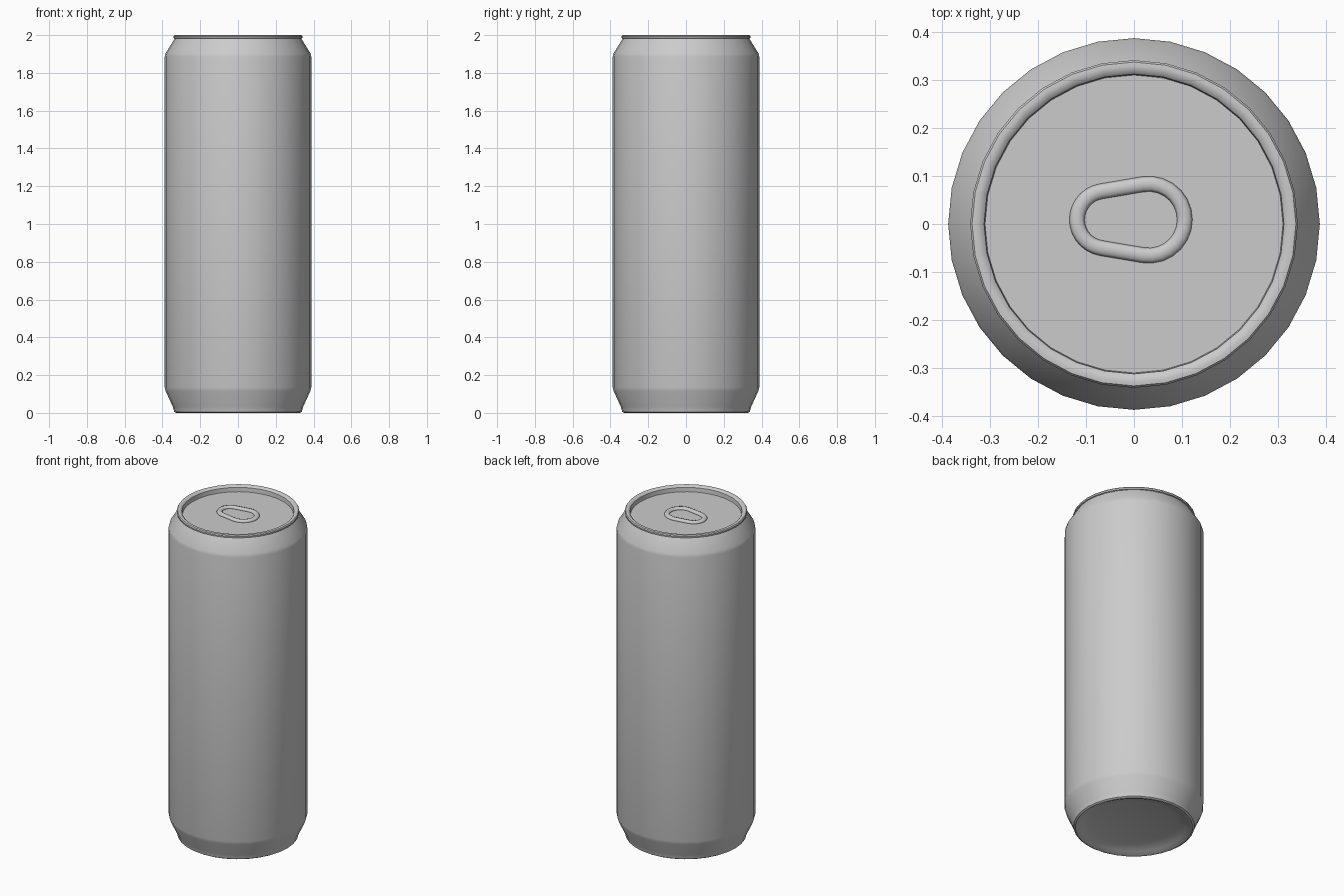
import bpy, bmesh
from math import cos, sin, pi, radians, asin

if "Cube" in bpy.data.objects:
    bpy.data.objects.remove(bpy.data.objects["Cube"])

SIDES = 32


def smooth(ob, angle=35):
    bpy.ops.object.select_all(action='DESELECT')
    ob.select_set(True)
    bpy.context.view_layer.objects.active = ob
    bpy.ops.object.shade_smooth_by_angle(angle=radians(angle))


def lathe(name, profile, cap_start=False, cap_end=False):
    """Turn a (radius, z) profile around the z axis."""
    bm = bmesh.new()
    rings = [[bm.verts.new((r * cos(2 * pi * i / SIDES), r * sin(2 * pi * i / SIDES), z))
              for i in range(SIDES)] for r, z in profile]
    for a, b in zip(rings, rings[1:]):
        for i in range(SIDES):
            j = (i + 1) % SIDES
            bm.faces.new((a[i], a[j], b[j], b[i]))
    if cap_start:
        bm.faces.new(rings[0][::-1])
    if cap_end:
        bm.faces.new(rings[-1])
    mesh = bpy.data.meshes.new(name)
    bm.to_mesh(mesh)
    bm.free()
    ob = bpy.data.objects.new(name, mesh)
    bpy.context.collection.objects.link(ob)
    smooth(ob)
    return ob


# Can wall with recessed base, foot ring, shoulders and neck
lathe("can_body", [
    (0.24, 0.03), (0.295, 0.012), (0.315, 0.002), (0.328, 0.0), (0.338, 0.006),
    (0.341, 0.018), (0.345, 0.032), (0.383, 0.115), (0.388, 0.135),
    (0.388, 1.885), (0.384, 1.903), (0.338, 1.977), (0.335, 1.982),
], cap_start=True)

# Rolled rim stepping down to the sunken lid
lathe("rim_and_lid", [
    (0.335, 1.982), (0.341, 1.984), (0.342, 1.993), (0.338, 1.999), (0.330, 2.0),
    (0.320, 1.998), (0.313, 1.991), (0.311, 1.965),
], cap_end=True)

# Pull tab: tapered loop following two end circles of different size
x_small, r_small, x_big, r_big, y_mid = -0.059, 0.060, 0.031, 0.075, 0.009
lean = asin((r_big - r_small) / (x_big - x_small))
a0 = pi / 2 + lean
path = []
N = 14
for i in range(N + 1):
    a = -a0 + 2 * a0 * i / N
    path.append((x_big + r_big * cos(a), y_mid + r_big * sin(a)))
for i in range(N + 1):
    a = a0 + (2 * pi - 2 * a0) * i / N
    path.append((x_small + r_small * cos(a), y_mid + r_small * sin(a)))

curve = bpy.data.curves.new("pull_tab", 'CURVE')
curve.dimensions = '3D'
curve.bevel_depth = 0.016
curve.bevel_resolution = 2
spline = curve.splines.new('POLY')
spline.points.add(len(path) - 1)
for p, (x, y) in zip(spline.points, path):
    p.co = (x, y, 0, 1)
spline.use_cyclic_u = True
tab = bpy.data.objects.new("pull_tab", curve)
bpy.context.collection.objects.link(tab)
tab.location.z = 1.968
tab.scale.z = 0.7
bpy.ops.object.select_all(action='DESELECT')
tab.select_set(True)
bpy.context.view_layer.objects.active = tab
bpy.ops.object.convert(target='MESH')
smooth(bpy.context.view_layer.objects.active, 60)
